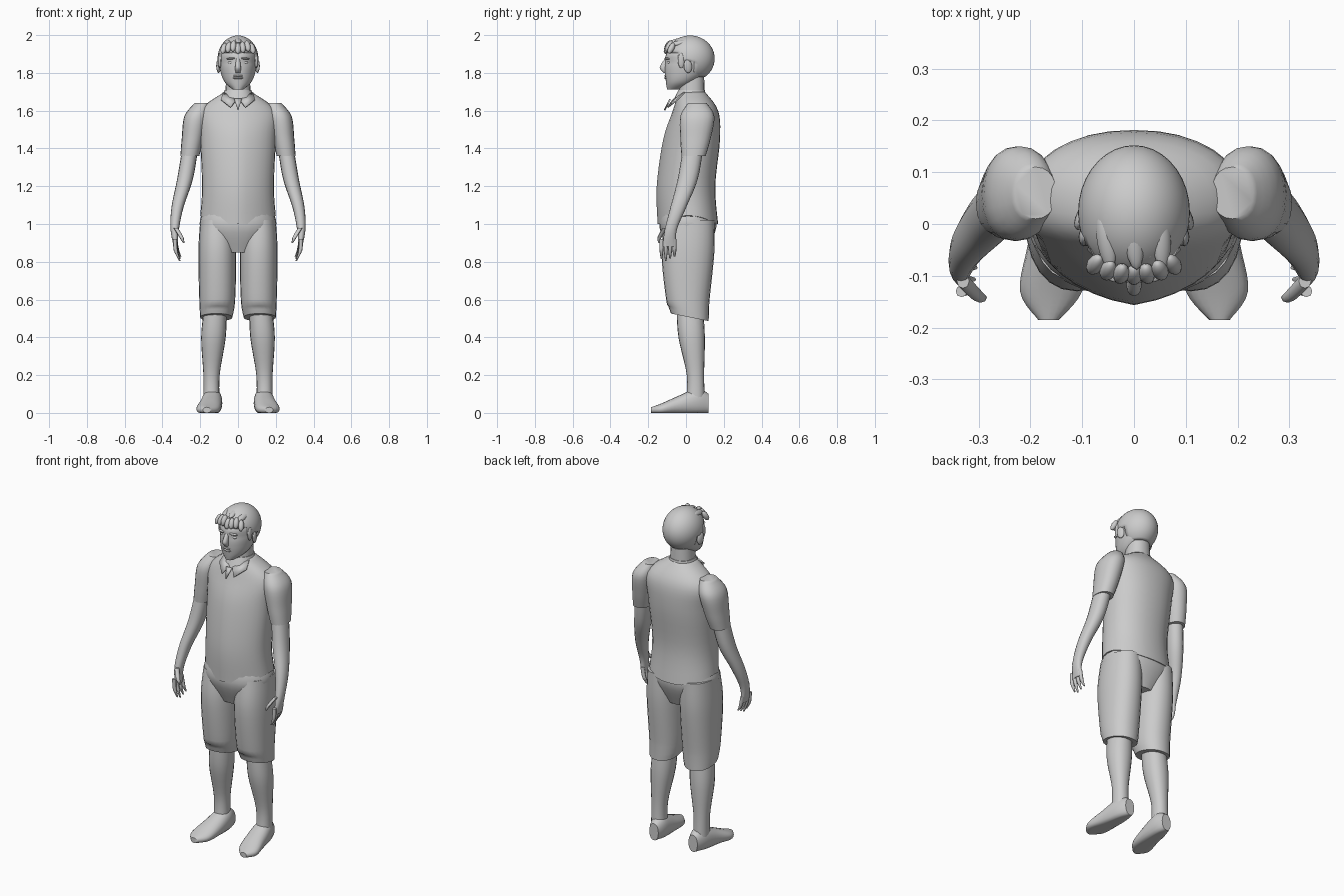
import bpy, bmesh
from math import sin, cos, pi, radians, copysign
from mathutils import Vector

if "Cube" in bpy.data.objects:
    bpy.data.objects.remove(bpy.data.objects["Cube"], do_unlink=True)

colour = (.6, .6, .6, 1)
grey = bpy.data.materials.new("light grey")
grey.use_nodes = True
grey.diffuse_color = colour
grey.node_tree.nodes["Principled BSDF"].inputs["Base Color"].default_value = colour


def finish(name, bm):
    """Turn a bmesh into a smooth object with sharp creases."""
    bmesh.ops.recalc_face_normals(bm, faces=bm.faces)
    mesh = bpy.data.meshes.new(name)
    bm.to_mesh(mesh)
    bm.free()
    mesh.materials.append(grey)
    part = bpy.data.objects.new(name, mesh)
    bpy.context.collection.objects.link(part)
    bpy.ops.object.select_all(action='DESELECT')
    part.select_set(True)
    bpy.context.view_layer.objects.active = part
    bpy.ops.object.shade_smooth_by_angle(angle=radians(50))
    return part


def spline(before, start, end, after, t):
    """Smooth curve from start to end that follows its neighbours."""
    leave, arrive = (end - before) / 2, (after - start) / 2
    gap = end - start
    bend = 3 * gap - 2 * leave - arrive
    twist = leave + arrive - 2 * gap
    return start + t * (leave + t * (bend + t * twist))


def loft(name, rows, side=1, along='z', sides=20, power=2.2, steps=5, warp=None):
    """Skin ovals given as (x, y, z, half width, half depth or height)."""
    centres = [Vector(row[:3]) for row in rows]
    sizes = [Vector(row[3:]) for row in rows]
    last = len(rows) - 1
    bm = bmesh.new()
    loops = []
    for i in range(last * steps + 1):
        at = min(i // steps, last - 1)
        near = [max(at - 1, 0), at, at + 1, min(at + 2, last)]
        t = i / steps - at
        centre = spline(*[centres[j] for j in near], t)
        size = spline(*[sizes[j] for j in near], t)
        loop = []
        for k in range(sides):
            turn = 2 * pi * k / sides
            across, deep = [copysign(abs(value) ** (2 / power), value) * radius
                            for value, radius in zip((cos(turn), sin(turn)), size)]
            offset = (across, deep, 0) if along == 'z' else (across, 0, deep)
            point = centre + Vector(offset)
            if warp:
                warp(point)
            point.x *= side
            loop.append(bm.verts.new(point))
        loops.append(loop)
    for low, high in zip(loops, loops[1:]):
        for k in range(sides):
            bm.faces.new((low[k - 1], low[k], high[k], high[k - 1]))
    bm.faces.new(loops[0])
    bm.faces.new(loops[-1])
    return finish(name, bm)


def blob(name, location, size, tilt=(0, 0, 0)):
    bm = bmesh.new()
    bmesh.ops.create_uvsphere(bm, u_segments=12, v_segments=8, radius=1)
    part = finish(name, bm)
    part.location, part.scale, part.rotation_euler = location, size, tilt


def plate(name, corners):
    """Thin panel of cloth."""
    bm = bmesh.new()
    bm.faces.new([bm.verts.new(corner) for corner in corners])
    part = finish(name, bm)
    part.modifiers.new("thickness", 'SOLIDIFY').thickness = .008


def shirt_shape(point):
    """Lift the hem at the hips and bring the front to a soft point."""
    outward = min(1, abs(point.x) / .2)
    hem = max(0, min(1, (1.15 - point.z) * 6))
    point.z += hem * outward ** 3 / 20
    if point.y < 0:
        point.y *= 1 - outward / 5


def cuff_shape(point):
    """Slope the cuffs down towards the back of the knee."""
    if point.z < .56:
        point.z -= point.y / 5


def sole_shape(point):
    """Press the shoe flat on the ground."""
    point.z = max(point.z, 0)


def face_shape(point):
    """Narrow the front of the face and sink the eye sockets."""
    if point.y < 0:
        point.x *= 1 + max(-.1, point.y)
        socket = max(0, 1 - abs(point.z - 1.86) * 40)
        point.y += socket * min(abs(point.x), .03) / 3


# Shirt, collar band and open neck
loft("shirt", [(0, .01, 1, .2, .16), (0, 0, 1.2, .19, .155), (0, .03, 1.45, .2, .15),
               (0, .05, 1.6, .2, .12), (0, .03, 1.7, .07, .07)],
     sides=32, warp=shirt_shape)
loft("collar_band", [(0, .02, 1.65, .09, .09), (0, .03, 1.71, .07, .07)], sides=24)
plate("neck_opening", [(-.02, -.08, 1.66), (.02, -.08, 1.66), (0, -.11, 1.6)])

# Seat of the shorts
loft("shorts_seat", [(0, .01, 1.08, .18, .14), (0, .01, .98, .2, .15), (0, .01, .85, .1, .1)],
     sides=28)

for side in (1, -1):
    plate("collar_flap", [(side * .08, -.01, 1.7), (side * .01, -.07, 1.66),
                          (side * .04, -.1, 1.62), (side * .09, -.05, 1.66)])

    # Shorts, lower legs and shoes
    loft("shorts_leg", [(.11, .02, 1.02, .09, .13), (.11, .01, .85, .1, .14),
                        (.11, .01, .6, .095, .115), (.115, .02, .51, .085, .1)],
         side, sides=24, warp=cuff_shape)
    loft("lower_leg", [(.12, .02, .55, .06, .07), (.13, .03, .4, .065, .07),
                       (.14, .05, .2, .043, .046), (.14, .05, .06, .043, .05)], side)
    loft("shoe", [(.13, .12, .05, .03, .05), (.135, .06, .06, .05, .07),
                  (.145, -.04, .04, .06, .05), (.16, -.13, .02, .06, .03),
                  (.165, -.185, .015, .02, .015)],
         side, along='y', warp=sole_shape)

    # Sleeves and arms
    loft("sleeve", [(.19, .06, 1.64, .04, .05), (.22, .06, 1.57, .064, .09),
                    (.24, .05, 1.45, .058, .08), (.255, .04, 1.36, .05, .064)], side)
    loft("arm", [(.25, .04, 1.42, .042, .054), (.28, .01, 1.24, .042, .053),
                 (.32, -.04, 1.09, .032, .042), (.335, -.08, .97, .022, .032),
                 (.33, -.09, .88, .01, .036)], side, sides=16)

    # Fingers fan out from the palm and curl inward
    for k in range(4):
        y, curl = -.13 + k * .023, k * .003
        loft("finger", [(.333, y, .92, .011, .011), (.33 - curl, y, .86, .01, .01),
                        (.312 - curl, y, .805 + abs(k - 1) / 90, .004, .004)], side, sides=8)
    loft("thumb", [(.33, -.11, .98, .012, .014), (.3, -.14, .93, .011, .011),
                   (.288, -.142, .9, .004, .004)], side, sides=8)

    # Eyes, brows, ears and sideburns
    blob("eye", (side * .037, -.088, 1.854), (.016, .012, .009))
    blob("brow", (side * .038, -.1, 1.876), (.024, .012, .006), (0, side * .1, side * .3))
    blob("ear", (side * .103, .01, 1.835), (.011, .023, .036), (.1, 0, side * .3))
    blob("sideburn", (side * .097, -.025, 1.865), (.01, .018, .04))

# Neck, head, nose and mouth
loft("neck", [(0, .03, 1.64, .07, .07), (0, .03, 1.82, .06, .065)])
loft("head", [(0, -.065, 1.712, .03, .035), (0, -.03, 1.75, .072, .076), (0, 0, 1.81, .093, .112),
              (0, .015, 1.9, .098, .12), (0, .025, 1.98, .05, .06)],
     sides=28, warp=face_shape)
loft("nose", [(0, -.1, 1.88, .009, .008), (0, -.117, 1.83, .015, .022), (0, -.106, 1.8, .013, .012)],
     sides=12)
for drop in (0, .012):
    blob("lip", (0, -.103, 1.785 - drop), (.028, .012, .007))


def hairline(y):
    """Height of the hair's lower edge, from forehead to nape."""
    if y < -.035:
        return 1.915
    return 1.86 if y < .035 else 1.775


# Hair: a shell trimmed at the hairline
bm = bmesh.new()
bmesh.ops.create_uvsphere(bm, u_segments=36, v_segments=24, radius=1)
for vert in bm.verts:
    x, y, z = vert.co
    vert.co = (x * .108, y * .13 + .022, z * .122 + 1.876)
below = [face for face in bm.faces
         if face.calc_center_median().z < hairline(face.calc_center_median().y)]
bmesh.ops.delete(bm, geom=below, context='FACES')
hair = finish("hair", bm)
hair.modifiers.new("thickness", 'SOLIDIFY').thickness = .012

# Overlapping locks on the fringe and crown
for k in range(-3, 4):
    blob("fringe_lock", (k / 40, k * k / 450 - .098, 1.93 + k % 3 * .006),
         (.016, .016, .032), (-.45, -k / 10, 0))
for k in range(-2, 3):
    blob("crown_lock", (k * .027, k % 2 * .02 - .035, 1.972 - abs(k) * .007),
         (.018, .055, .013), (.2, k / 5, .1))
